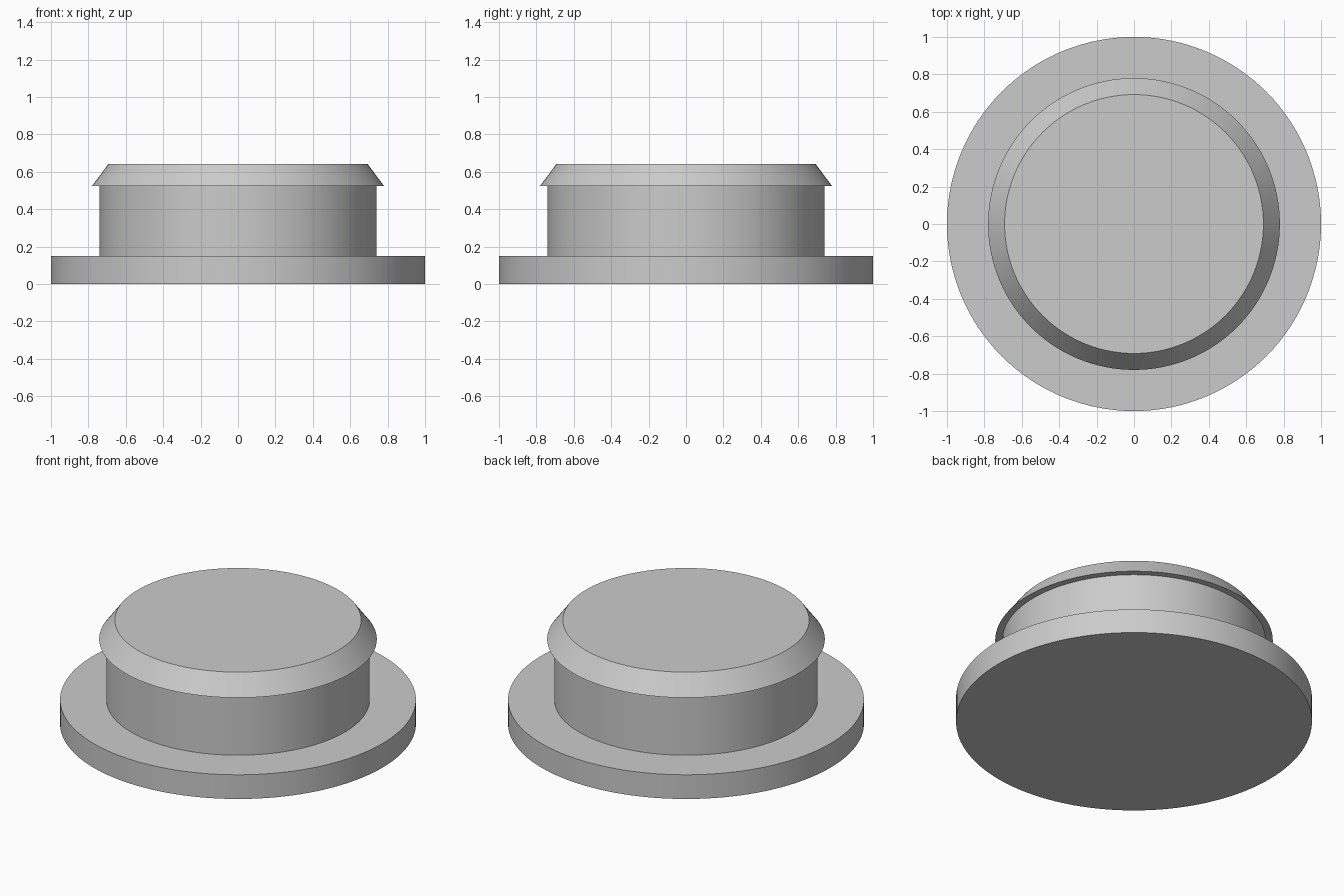
import bpy
import bmesh
import math

SEGMENTS = 128

cube = bpy.data.objects.get("Cube")
if cube:
    bpy.data.objects.remove(cube, do_unlink=True)

# Plain grey plastic
grey = bpy.data.materials.new("grey")
grey.use_nodes = True
colour = (0.6, 0.6, 0.6, 1)
grey.diffuse_color = colour
grey.node_tree.nodes["Principled BSDF"].inputs["Base Color"].default_value = colour

# Outline (radius, height): flange, neck, then the chamfered snap-in lip
profile = [
    (1.0, 0.0), (1.0, 0.15),
    (0.74, 0.15), (0.74, 0.525),
    (0.78, 0.525), (0.692, 0.643),
]


def ring(bm, radius, z):
    angles = [math.tau * i / SEGMENTS for i in range(SEGMENTS)]
    return [bm.verts.new((radius * math.cos(a), radius * math.sin(a), z)) for a in angles]


# Turn the outline into one closed solid
bm = bmesh.new()
rings = [ring(bm, r, z) for r, z in profile]
for low, high in zip(rings, rings[1:]):
    for i in range(SEGMENTS):
        j = (i + 1) % SEGMENTS
        bm.faces.new((low[i], low[j], high[j], high[i]))

# Flat underside and top
bm.faces.new(rings[0][::-1])
bm.faces.new(rings[-1])

mesh = bpy.data.meshes.new("flanged_plug")
bm.to_mesh(mesh)
bm.free()
mesh.materials.append(grey)
plug = bpy.data.objects.new("flanged_plug", mesh)
bpy.context.collection.objects.link(plug)

# Round walls, crisp rims
bpy.ops.object.select_all(action="DESELECT")
plug.select_set(True)
bpy.context.view_layer.objects.active = plug
bpy.ops.object.shade_smooth_by_angle(angle=math.radians(30))
